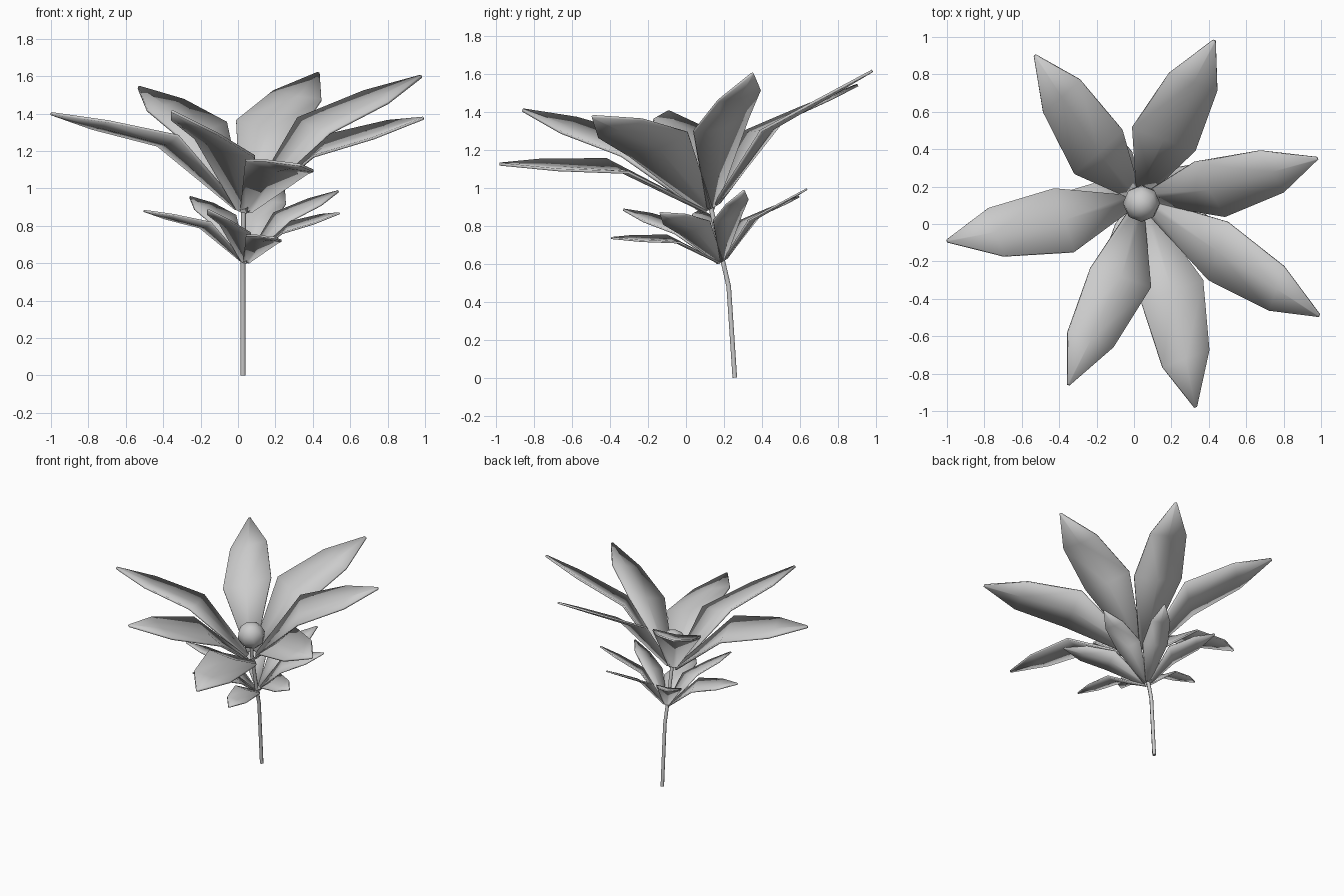
import bpy, bmesh, math
from mathutils import Vector

if "Cube" in bpy.data.objects:
    bpy.data.objects.remove(bpy.data.objects["Cube"])

BASE = Vector((0.03, 0.13, 0.90))

# Each petal: widest-point centre, half-width vector there, tip
PETALS = [
    ((0.16, 0.455, 1.33), (0.17, -0.06, -0.03), (0.43, 0.98, 1.615)),
    ((0.405, 0.185, 1.335), (0.085, -0.145, -0.04), (0.98, 0.35, 1.60)),
    ((0.45, -0.145, 1.23), (-0.05, -0.155, -0.06), (0.99, -0.49, 1.375)),
    ((0.205, -0.36, 1.115), (-0.165, -0.06, 0.035), (0.33, -0.98, 1.125)),
    ((-0.07, -0.285, 1.22), (-0.16, 0.055, 0.05), (-0.35, -0.86, 1.41)),
    ((-0.375, 0.02, 1.255), (0.055, -0.17, 0.025), (-1.0, -0.09, 1.40)),
    ((-0.19, 0.385, 1.315), (0.13, 0.115, 0.035), (-0.53, 0.90, 1.54)),
]


def smooth(obj, angle):
    bpy.ops.object.select_all(action='DESELECT')
    obj.select_set(True)
    bpy.context.view_layer.objects.active = obj
    bpy.ops.object.shade_smooth_by_angle(angle=math.radians(angle))


def petal(bm, mid, half, tip):
    mid, half, tip = Vector(mid), Vector(half), Vector(tip)
    out = Vector((mid.x - BASE.x, mid.y - BASE.y, 0)).normalized() * 0.035
    out.z = out.y * 0.6
    # centre, half-width scale, centre dip for each row
    rows = [(BASE + out, 0.18, 0.005), (mid, 1.0, 0.02),
            (mid.lerp(tip, 0.58), 0.76, 0.01), (tip, 0.04, 0.0)]
    grid = []
    for c, w, dip in rows:
        grid.append([bm.verts.new(c - half * w),
                     bm.verts.new(c - Vector((0, 0, dip))),
                     bm.verts.new(c + half * w)])
    for a, b in zip(grid, grid[1:]):
        for i in range(2):
            bm.faces.new((a[i], b[i], b[i + 1], a[i + 1]))


def whorl(name, scale, offset, thickness):
    bm = bmesh.new()
    for p in PETALS:
        petal(bm, *p)
    for v in bm.verts:
        v.co = v.co * scale + Vector(offset)
    for f in bm.faces:
        f.normal_update()
        if f.normal.z < 0:
            f.normal_flip()
    me = bpy.data.meshes.new(name)
    bm.to_mesh(me)
    bm.free()
    obj = bpy.data.objects.new(name, me)
    bpy.context.collection.objects.link(obj)
    mod = obj.modifiers.new("thickness", 'SOLIDIFY')
    mod.thickness = thickness
    mod.offset = 0
    smooth(obj, 45)


# Large petals and the smaller leaf whorl beneath
whorl("petals", 1.0, (0, 0, 0), 0.014)
whorl("lower_leaves", 0.525, (0.022, 0.122, 0.145), 0.01)

# Bent stem
curve = bpy.data.curves.new("stem", 'CURVE')
curve.dimensions = '3D'
curve.bevel_depth = 0.014
curve.bevel_resolution = 1
curve.use_fill_caps = True
path = [(0.027, 0.257, 0.0), (0.027, 0.225, 0.48), (0.027, 0.195, 0.61),
        (0.03, 0.13, 0.90), (0.04, 0.11, 1.02)]
spline = curve.splines.new('POLY')
spline.points.add(len(path) - 1)
for pt, co in zip(spline.points, path):
    pt.co = (*co, 1)
stem = bpy.data.objects.new("stem", curve)
bpy.context.collection.objects.link(stem)

# Ball in the centre of the flower
bpy.ops.mesh.primitive_uv_sphere_add(segments=8, ring_count=6, radius=0.1,
                                     location=(0.04, 0.11, 1.07),
                                     rotation=(math.radians(20), 0, 0))
ball = bpy.context.object
ball.name = "flower_centre"
smooth(ball, 60)
